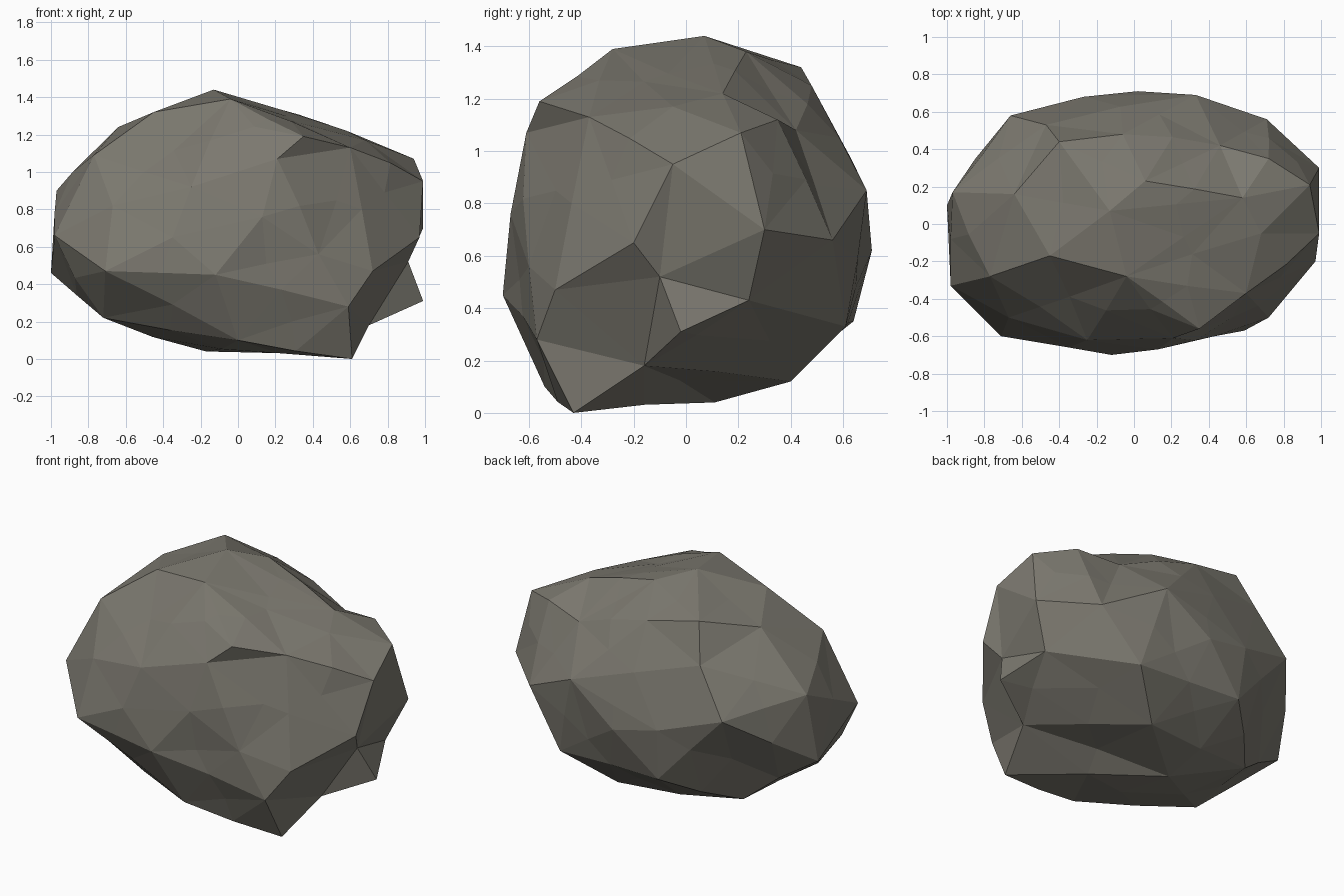
import bpy, bmesh, random
from mathutils import Vector

if "Cube" in bpy.data.objects:
    bpy.data.objects.remove(bpy.data.objects["Cube"])

random.seed(4)
CENTRE = Vector((0, 0, 0.7))
RADII = Vector((1.0, 0.7, 0.72))

# Main corners of the boulder, from its base up to its crown
CORNERS = [
    (.61, -.43, 0), (-.17, .11, .04), (0, -.54, .1), (.7, -.16, .18),
    (.2, .4, .12), (.46, .61, .33), (-.6, .28, .18), (-.72, -.3, .22), (.59, -.57, .28),
    (.99, -.02, .31), (-.25, .64, .35), (-.12, -.7, .45), (-1, .1, .46), (-.71, -.6, .47),
    (.72, -.5, .47), (.91, -.1, .52), (.43, -.6, .56), (.02, .71, .62), (-.35, -.66, .65),
    (.97, -.2, .65), (.71, .56, .66), (-.98, -.33, .66), (.99, .3, .7), (-.27, .68, .68),
    (-.66, .58, .8), (-.67, -.5, .82), (.33, .69, .85), (.13, -.67, .76), (-.97, .17, .9),
    (-.25, -.62, .92), (.99, -.05, .95), (.21, -.61, 1.07), (.94, .21, 1.07), (.46, .42, 1.08),
    (-.77, -.28, 1.09), (.72, .35, 1.12), (.6, -.37, 1.13), (.68, -.05, 1.17), (.35, -.56, 1.19),
    (.58, .14, 1.22), (-.64, .16, 1.24), (.87, .24, .43), (-.47, .53, 1.09), (-.45, -.17, 1.32),
    (-.4, .44, 1.32), (-.06, .48, 1.25), (.06, .23, 1.38), (-.04, -.28, 1.39), (-.13, .07, 1.44),
]


def direction(p):
    """Unit direction of a point seen from the rock's centre."""
    d = Vector(p) - CENTRE
    return Vector((d[i] / RADII[i] for i in range(3))).normalized()


# Connect the corners over a sphere, then pull them back to keep the hollows
bm = bmesh.new()
home = [(direction(p), Vector(p)) for p in CORNERS]
for d, p in home:
    bm.verts.new(d)
bmesh.ops.convex_hull(bm, input=bm.verts[:])
for v in bm.verts:
    v.co = min(home, key=lambda h: (h[0] - v.co).length)[1]

# Break the long edges into smaller, uneven facets
long_edges = [e for e in bm.edges if e.calc_length() > 0.5]
res = bmesh.ops.subdivide_edges(bm, edges=long_edges, cuts=1)
for v in {g for g in res["geom_inner"] if isinstance(g, bmesh.types.BMVert)}:
    v.co += (v.co - CENTRE).normalized() * random.uniform(-0.02, 0.025)
    v.co.x = max(-1, min(1, v.co.x))
    v.co.y = max(-.7, min(.7, v.co.y))
    v.co.z = max(.02, v.co.z)
bmesh.ops.triangulate(bm, faces=bm.faces[:])
bmesh.ops.recalc_face_normals(bm, faces=bm.faces[:])

mesh = bpy.data.meshes.new("boulder")
bm.to_mesh(mesh)
bm.free()
boulder = bpy.data.objects.new("boulder", mesh)
bpy.context.collection.objects.link(boulder)

# Stone colour
stone = bpy.data.materials.new("warm grey stone")
stone.diffuse_color = (0.2, 0.19, 0.16, 1)
stone.use_nodes = True
stone.node_tree.nodes["Principled BSDF"].inputs["Base Color"].default_value = stone.diffuse_color
mesh.materials.append(stone)
